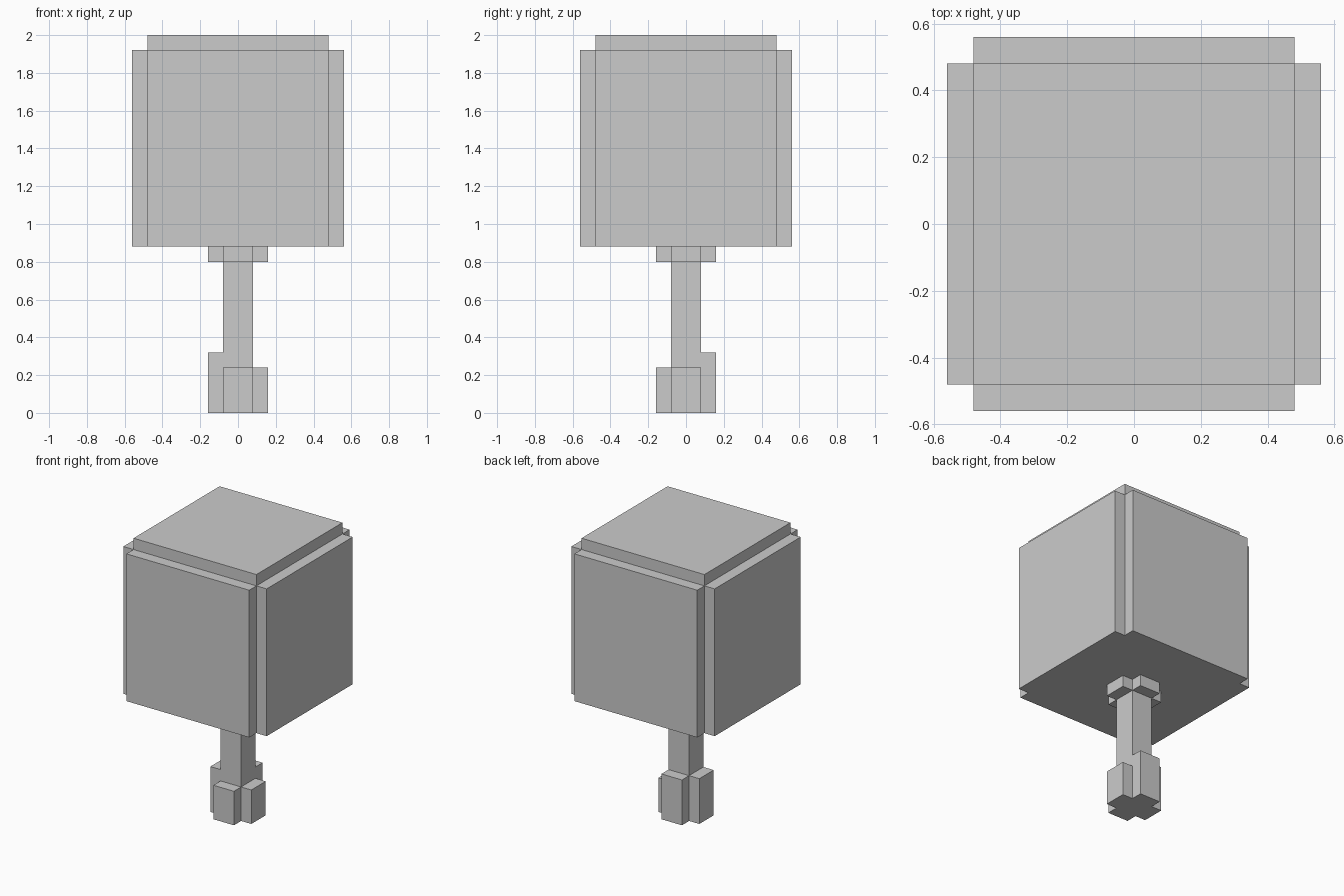
import bpy
import bmesh
from mathutils import Matrix, Vector

if "Cube" in bpy.data.objects:
    bpy.data.objects.remove(bpy.data.objects["Cube"])


def add_box(bm, lo, hi):
    """Add an axis-aligned box between two corners."""
    lo, hi = Vector(lo), Vector(hi)
    place = Matrix.Translation((lo + hi) / 2) @ Matrix.Diagonal((*(hi - lo), 1))
    bmesh.ops.create_cube(bm, size=1, matrix=place)


def block_part(name, half, depth, core_z, side_z):
    """Square core with a slab on each side; side_z = (x+, x-, y+, y-) z ranges."""
    bm = bmesh.new()
    add_box(bm, (-half, -half, core_z[0]), (half, half, core_z[1]))
    out = half + depth
    spans = [((half, -half), (out, half)), ((-out, -half), (-half, half)),
             ((-half, half), (half, out)), ((-half, -out), (half, -half))]
    for (lo, hi), (z0, z1) in zip(spans, side_z):
        add_box(bm, (*lo, z0), (*hi, z1))
    mesh = bpy.data.meshes.new(name)
    bm.to_mesh(mesh)
    bm.free()
    obj = bpy.data.objects.new(name, mesh)
    bpy.context.collection.objects.link(obj)
    return obj


U = 0.08  # one block

# Trunk with root blocks: taller on the left and back
short, tall = (0, 3 * U), (0, 4 * U)
block_part("trunk_and_roots", U, U, (0, 10 * U), [short, tall, tall, short])

# Flared collar just under the leaves
collar = (10 * U, 11 * U)
block_part("trunk_collar", U, U, collar, [collar] * 4)

# Leafy crown: cube with raised side panels, core rising one block above them
block_part("leaf_crown", 6 * U, U, (11 * U, 25 * U), [(11 * U, 24 * U)] * 4)
